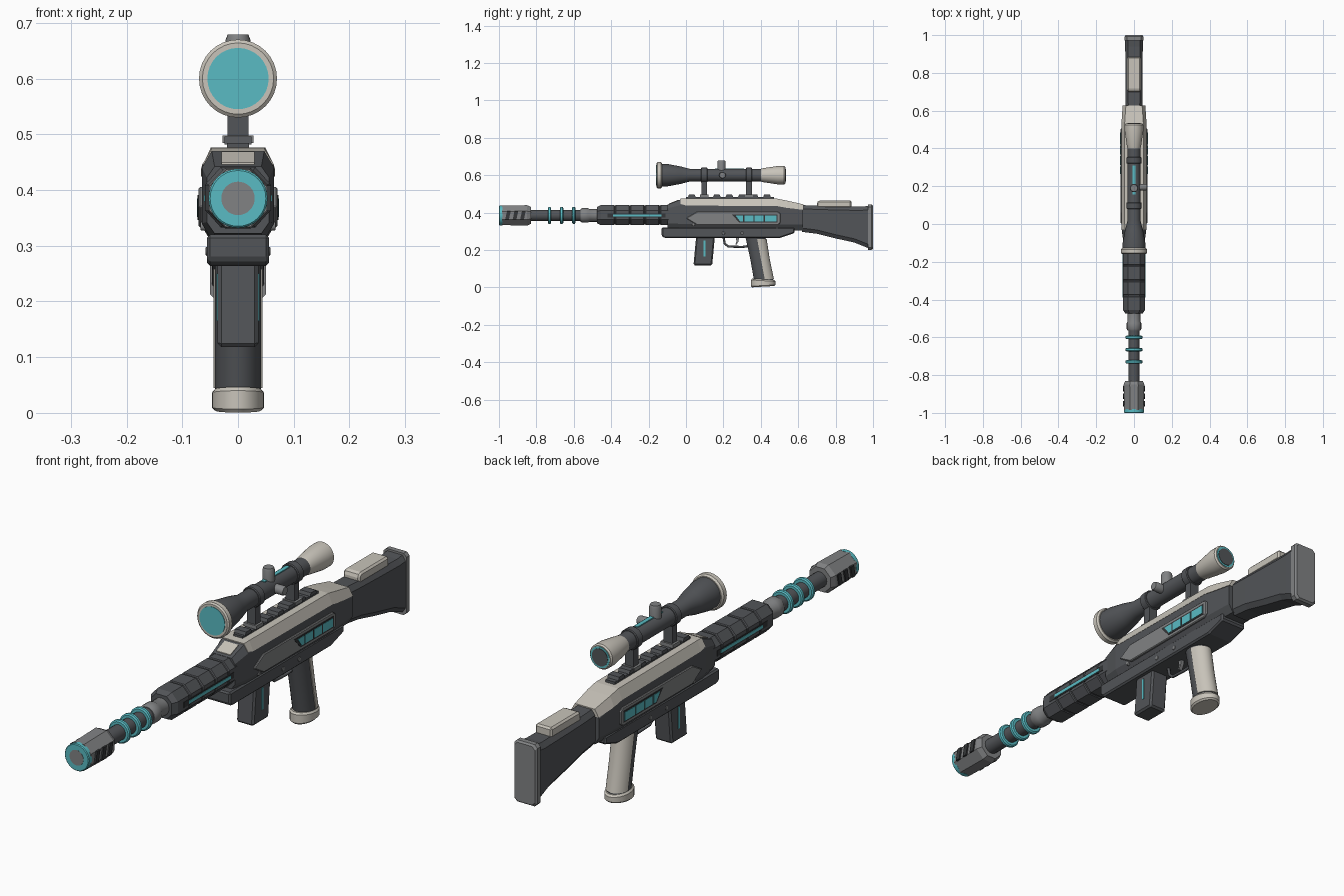
import bpy, bmesh
from math import sin, cos, pi
from mathutils import Vector

if "Cube" in bpy.data.objects:
    bpy.data.objects.remove(bpy.data.objects["Cube"])


def mat(name, c):
    m = bpy.data.materials.new(name)
    m.diffuse_color = (*c, 1)
    m.use_nodes = True
    m.node_tree.nodes["Principled BSDF"].inputs["Base Color"].default_value = m.diffuse_color
    return m


DARK = mat("dark_shell", (0.085, 0.09, 0.098))
BLACK = mat("recess", (0.035, 0.037, 0.04))
GREY = mat("mid_grey", (0.22, 0.225, 0.23))
CREAM = mat("cream", (0.58, 0.55, 0.49))
CYAN = mat("cyan", (0.10, 0.50, 0.55))


def finish(name, bm, m, bevel=0, smooth=False):
    bmesh.ops.recalc_face_normals(bm, faces=bm.faces)
    me = bpy.data.meshes.new(name)
    bm.to_mesh(me)
    bm.free()
    me.materials.append(m)
    ob = bpy.data.objects.new(name, me)
    bpy.context.collection.objects.link(ob)
    if bevel:
        b = ob.modifiers.new("bevel", 'BEVEL')
        b.width, b.segments, b.limit_method = bevel, 1, 'ANGLE'
    if smooth:
        bpy.ops.object.select_all(action='DESELECT')
        bpy.context.view_layer.objects.active = ob
        ob.select_set(True)
        bpy.ops.object.shade_smooth_by_angle(angle=0.6)
    return ob


def skin(bm, rings):
    vs = [[bm.verts.new(p) for p in r] for r in rings]
    n = len(vs[0])
    for a, b in zip(vs, vs[1:]):
        for i in range(n):
            j = (i + 1) % n
            bm.faces.new((a[i], a[j], b[j], b[i]))
    bm.faces.new(vs[0])
    bm.faces.new(vs[-1])


def loft(name, rings, m, **kw):
    bm = bmesh.new()
    skin(bm, rings)
    return finish(name, bm, m, **kw)


def octagon(y, hw, z0, z1, cx, cz):
    """Chamfered rectangle across the gun at station y."""
    a = [(hw - cx, z0), (hw, z0 + cz), (hw, z1 - cz), (hw - cx, z1)]
    return [(x, y, z) for x, z in a + [(-x, z) for x, z in a[::-1]]]


def prism(name, pts, x0, x1, m, mirror=False, **kw):
    """Side profile (y, z) extruded from x0 to x1, optionally on both sides."""
    bm = bmesh.new()
    for s in ((1, -1) if mirror else (1,)):
        skin(bm, [[(s * x, y, z) for y, z in pts] for x in (x0, x1)])
    return finish(name, bm, m, **kw)


def rect(y0, y1, z0, z1):
    return [(y0, z0), (y1, z0), (y1, z1), (y0, z1)]


def lathe(name, prof, zc, m, n=32, smooth=True, phase=0, **kw):
    """Profile (y, radius) turned about a lengthwise axis at height zc."""
    rings = [[(r * cos(2 * pi * (i + phase) / n), y, zc + r * sin(2 * pi * (i + phase) / n))
              for i in range(n)] for y, r in prof]
    return loft(name, rings, m, smooth=smooth, **kw)


def knob(name, base, axis, r, length, m):
    ob = lathe(name, [(0, r), (length * .85, r), (length, r * .85)], 0, m, n=20)
    ob.rotation_mode = 'QUATERNION'
    ob.rotation_quaternion = Vector((0, 1, 0)).rotation_difference(Vector(axis))
    ob.location = base
    return ob


def ellipse(cy, z, rx, ry, a0=0, a1=2 * pi, n=24, tilt=0.0):
    full = a1 - a0 > 6.2
    out = []
    for i in range(n):
        a = a0 + (a1 - a0) * i / (n if full else n - 1)
        y = ry * sin(a)
        out.append((rx * cos(a), cy + y, z + tilt * y))
    return out


BZ, SZ = 0.385, 0.60   # barrel and scope axis heights

# Barrel and muzzle
lathe("barrel", [(-0.85, 0.03), (-0.4, 0.03)], BZ, DARK, n=16)
lathe("muzzle_brake", [(-0.985, 0.056), (-0.85, 0.059), (-0.83, 0.05)], BZ, GREY, n=8, smooth=False, phase=0.5)
lathe("muzzle_glow_ring", [(-1.0, 0.050), (-0.997, 0.053), (-0.98, 0.053)], BZ, CYAN)
lathe("muzzle_bore", [(-1.001, 0.03), (-0.98, 0.03)], BZ, GREY)
for i in range(3):
    y = -0.955 + i * 0.04
    prism("muzzle_slot", [(y - .012, .362), (y + .008, .362), (y + .018, .408), (y - .002, .408)],
          0.04, 0.059, BLACK, True)
for y in (-0.73, -0.665, -0.60):
    lathe("barrel_glow_ring", [(y - .009, .040), (y - .005, .045), (y + .005, .045), (y + .009, .040)], BZ, CYAN)
lathe("barrel_collar", [(-.565, .033), (-.555, .039), (-.525, .039), (-.515, .034), (-.46, .034)], BZ, GREY, n=16)

# Handguard with shallow grooves
st = [octagon(-0.475, 0.045, 0.342, 0.43, 0.022, 0.022), octagon(-0.455, 0.058, 0.333, 0.441, 0.027, 0.03)]
for y in (-0.38, -0.30, -0.22, -0.14):
    for dy, d in ((-.006, 0), (-.003, .003), (.003, .003), (.006, 0)):
        st.append(octagon(y + dy, 0.058 - d, 0.333 + d, 0.441 - d, 0.027, 0.03))
st.append(octagon(-0.05, 0.058, 0.333, 0.441, 0.027, 0.03))
loft("handguard", st, DARK)
prism("handguard_recess", rect(-0.42, -0.11, 0.374, 0.396), 0.05, 0.0595, BLACK, True)
prism("handguard_glow_strip", rect(-0.39, -0.13, 0.379, 0.391), 0.05, 0.061, CYAN, True)

# Receiver
loft("receiver", [octagon(-0.10, 0.056, 0.322, 0.442, 0.014, 0.02),
                  octagon(-0.03, 0.065, 0.31, 0.470, 0.018, 0.03),
                  octagon(0.49, 0.065, 0.305, 0.466, 0.018, 0.03),
                  octagon(0.625, 0.060, 0.305, 0.440, 0.018, 0.03)], DARK)


def cover(y, hw, z0, z1):
    return [(hw, y, z0), (hw - .017, y, z1), (-hw + .017, y, z1), (-hw, y, z0)]


loft("receiver_top_cover", [cover(-0.03, .064, .446, .474), cover(0.0, .066, .438, .476),
                            cover(0.49, .066, .434, .474), cover(0.54, .066, .425, .464),
                            cover(0.627, .060, .415, .444)], CREAM)
loft("receiver_nose_patch", [[(x, y, z + d) for x, d in ((.03, -.01), (.03, .003), (-.03, .003), (-.03, -.01))]
                             for y, z in ((-.09, .446), (-.04, .466))], CREAM)
prism("lower_receiver", [(-.13, .275), (-.115, .264), (.5, .264), (.58, .29), (.58, .32), (-.13, .32)],
      -0.056, 0.056, DARK, bevel=0.006)
prism("side_plate", [(0, .37), (.06, .405), (.49, .405), (.505, .395), (.505, .345), (.49, .333), (.06, .333)],
      0.05, 0.071, GREY, True, bevel=0.003)
prism("window_frame", [(.245, .391), (.49, .391), (.49, .346), (.285, .346)], 0.06, 0.0725, BLACK, True)
prism("window_glow_end", [(.265, .385), (.305, .385), (.305, .352), (.29, .352)], 0.06, 0.074, CYAN, True)
for y in (.312, .367, .422, .47):
    prism("window_glow", rect(y, y + (.048 if y < .46 else .014), .352, .385), 0.06, 0.074, CYAN, True)
for s in (1, -1):
    for y, z in ((.04, .335), (.20, .29), (.30, .29)):
        knob("pin", (s * .05, y, z), (s, 0, 0), .008, .017 if z > .3 else .008, GREY)

# Top rail
prism("rail_base", rect(0.0, 0.47, 0.468, 0.484), -0.02, 0.02, DARK)
for i in range(7):
    y = 0.01 + i * 0.067
    prism("rail_tooth", [(y, .482), (y + .042, .482), (y + .036, .496), (y + .006, .496)], -.024, .024, DARK)

# Stock
loft("stock", [octagon(0.62, .044, .297, .440, .014, .02), octagon(0.70, .046, .287, .437, .014, .02),
               octagon(0.80, .046, .262, .434, .014, .02), octagon(0.90, .046, .240, .432, .014, .02),
               octagon(0.94, .047, .224, .432, .014, .02), octagon(0.98, .047, .208, .436, .014, .02)], DARK)
loft("butt_pad", [octagon(y, w, a, b, .012, .012) for y, w, a, b in
                  ((.972, .05, .201, .443), (.992, .05, .201, .443), (1.0, .044, .207, .437))], GREY)
prism("cheek_rest", [(.70, .425), (.885, .425), (.885, .465), (.71, .465), (.70, .455)], -.036, .036, CREAM, bevel=.008)

# Magazine
prism("magazine", [(.055, .28), (.155, .28), (.14, .118), (.04, .118)], -.037, .037, DARK, bevel=.007)
prism("magazine_glow", rect(.093, .103, .165, .25), .03, .039, CYAN, True)

# Pistol grip
def spine(z):
    return 0.417 - (z - 0.03) * 0.19


zs = (0.03, 0.15, 0.285)
ry = (.052, .05, .054)
loft("grip", [ellipse(spine(z), z, .041, r) for z, r in zip(zs, ry)], DARK, smooth=True)
loft("grip_back_panel", [ellipse(spine(z), z, .044, r + .004, .12, pi - .12, 16)
                         for z, r in zip((.045, .15, .258), ry)], CREAM, smooth=True)
loft("grip_cap", [ellipse(.413, z, .047 - d, .065 - d, tilt=t) for z, d, t in
                  ((0.004, .006, .06), (.010, 0, .05), (.036, 0, -.06), (.043, .006, -.06))], CREAM, smooth=True)

# Trigger and guard
cu = bpy.data.curves.new("trigger_guard", 'CURVE')
cu.dimensions, cu.bevel_depth, cu.bevel_resolution = '3D', 0.006, 2
pts = [(.20, .27), (.207, .235), (.225, .219), (.30, .216), (.36, .225)]
sp = cu.splines.new('POLY')
sp.points.add(len(pts) - 1)
for p, (y, z) in zip(sp.points, pts):
    p.co = (0, y, z, 1)
cu.materials.append(DARK)
bpy.context.collection.objects.link(bpy.data.objects.new("trigger_guard", cu))
prism("trigger", [(.265, .27), (.285, .27), (.280, .245), (.270, .228), (.264, .23), (.270, .247)], -.007, .007, GREY)

# Scope
lathe("scope_body", [(-.14, .060), (-.10, .060), (-.03, .047), (.02, .034), (.42, .034)], SZ, DARK)
lathe("scope_front_rim", [(-.158, .064), (-.153, .070), (-.135, .070), (-.128, .064)], SZ, CREAM)
lathe("front_lens", [(-.160, .055), (-.14, .055)], SZ, CYAN)
lathe("eyepiece", [(.40, .034), (.41, .037), (.49, .049), (.525, .049), (.531, .044)], SZ, CREAM)
lathe("eyepiece_glow_ring", [(.52, .041), (.533, .041)], SZ, CYAN)
lathe("eyepiece_lens", [(.52, .034), (.535, .034)], SZ, DARK)
prism("scope_glow_strip", rect(.155, .31, .62, .637), -.008, .008, CYAN)
knob("top_turret", (0, .19, .62), (0, 0, 1), .022, .059, GREY)
knob("side_turret", (.025, .195, SZ), (1, 0, 0), .018, .043, GREY)

# Scope mounts
for y in (0.097, 0.337):
    lathe("mount_ring", [(y - .017, .037), (y - .014, .040), (y + .014, .040), (y + .017, .037)], SZ, DARK)
    prism("mount_post", rect(y - .015, y + .015, .48, .575), -.019, .019, DARK)
    prism("mount_clamp", rect(y - .022, y + .022, .484, .498), -.028, .028, GREY)
